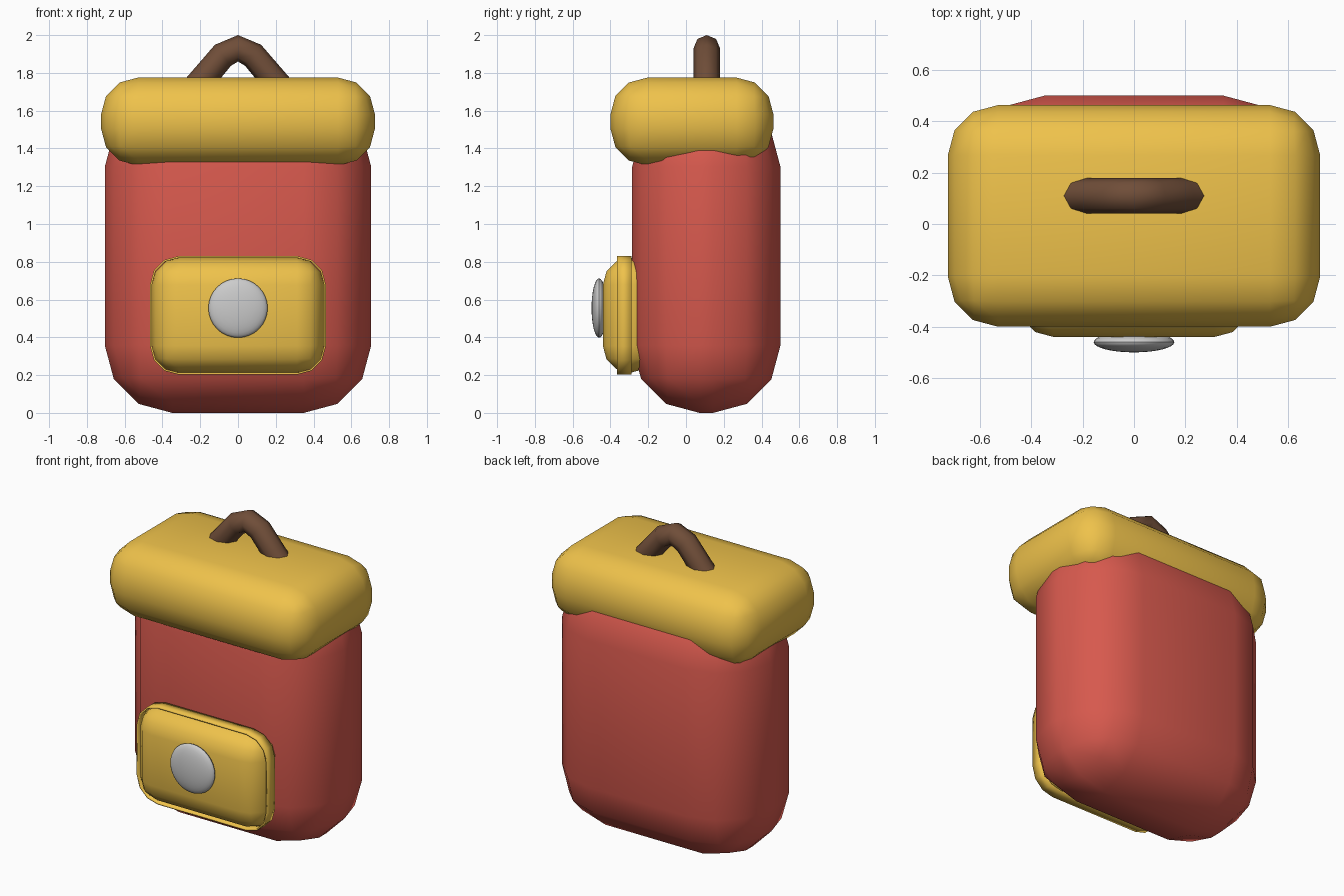
import bpy, bmesh
from math import radians
from mathutils import Matrix, Vector

if "Cube" in bpy.data.objects:
    bpy.data.objects.remove(bpy.data.objects["Cube"])


def material(name, rgb):
    m = bpy.data.materials.new(name)
    m.diffuse_color = (*rgb, 1)
    m.use_nodes = True
    m.node_tree.nodes["Principled BSDF"].inputs["Base Color"].default_value = m.diffuse_color
    return m


RED = material("red fabric", (0.68, 0.10, 0.075))
YELLOW = material("yellow fabric", (0.86, 0.54, 0.07))
BROWN = material("brown leather", (0.16, 0.075, 0.04))


def finish(bm, name, mat=None):
    me = bpy.data.meshes.new(name)
    bm.normal_update()
    bm.to_mesh(me)
    bm.free()
    ob = bpy.data.objects.new(name, me)
    bpy.context.collection.objects.link(ob)
    if mat:
        me.materials.append(mat)
    bpy.ops.object.select_all(action='DESELECT')
    ob.select_set(True)
    bpy.context.view_layer.objects.active = ob
    bpy.ops.object.shade_smooth_by_angle(angle=radians(40))
    return ob


def rounded_box(name, lo, hi, radius, mat, band=False):
    """Box with rounded edges; band=True rounds only the edges along y and leaves it open."""
    lo, hi = Vector(lo), Vector(hi)
    bm = bmesh.new()
    bmesh.ops.create_cube(bm, size=1, matrix=Matrix.Translation((lo + hi) / 2)
                          @ Matrix.Diagonal((*(hi - lo), 1)))
    edges = bm.edges[:]
    if band:
        edges = [e for e in edges if abs(e.verts[0].co.y - e.verts[1].co.y) > 1e-4]
    bmesh.ops.bevel(bm, geom=edges, offset=radius, segments=3, profile=0.5, affect='EDGES')
    if band:
        bm.normal_update()
        caps = [f for f in bm.faces if abs(f.normal.y) > 0.9]
        bmesh.ops.delete(bm, geom=caps, context='FACES')
    return finish(bm, name, mat)


# Bag body and overhanging lid
rounded_box("body", (-0.705, -0.285, 0), (0.705, 0.5, 1.66), 0.357, RED)
rounded_box("lid", (-0.725, -0.4, 1.31), (0.725, 0.463, 1.775), 0.195, YELLOW)

# Front pocket with a thin trim band around it
rounded_box("pocket", (-0.455, -0.44, 0.213), (0.455, -0.15, 0.82), 0.142, YELLOW)
trim = rounded_box("pocket_trim", (-0.465, -0.365, 0.203), (0.465, -0.288, 0.83), 0.15, YELLOW, True)
wall = trim.modifiers.new("wall", 'SOLIDIFY')
wall.thickness = 0.01
wall.offset = -1

# Flattened button on the pocket
bm = bmesh.new()
bmesh.ops.create_uvsphere(bm, u_segments=32, v_segments=16, radius=1,
                          matrix=Matrix.Translation((0, -0.46, 0.555))
                          @ Matrix.Diagonal((0.157, 0.04, 0.157, 1))
                          @ Matrix.Rotation(radians(90), 4, 'X'))
finish(bm, "button")

# Carry handle: eight-sided tube along an arched path
half = [(0.24, 1.706), (0.18, 1.775), (0.08, 1.893)]
path = [(-x, z) for x, z in half] + [(0, 1.93)] + [(x, z) for x, z in reversed(half)]
cu = bpy.data.curves.new("handle", 'CURVE')
cu.dimensions = '3D'
cu.bevel_depth = 0.07
cu.bevel_resolution = 2
cu.use_fill_caps = True
sp = cu.splines.new('POLY')
sp.points.add(len(path) - 1)
for p, (x, z) in zip(sp.points, path):
    p.co = (x, 0.11, z, 1)
sp.use_smooth = True
cu.materials.append(BROWN)
bpy.context.collection.objects.link(bpy.data.objects.new("handle", cu))
